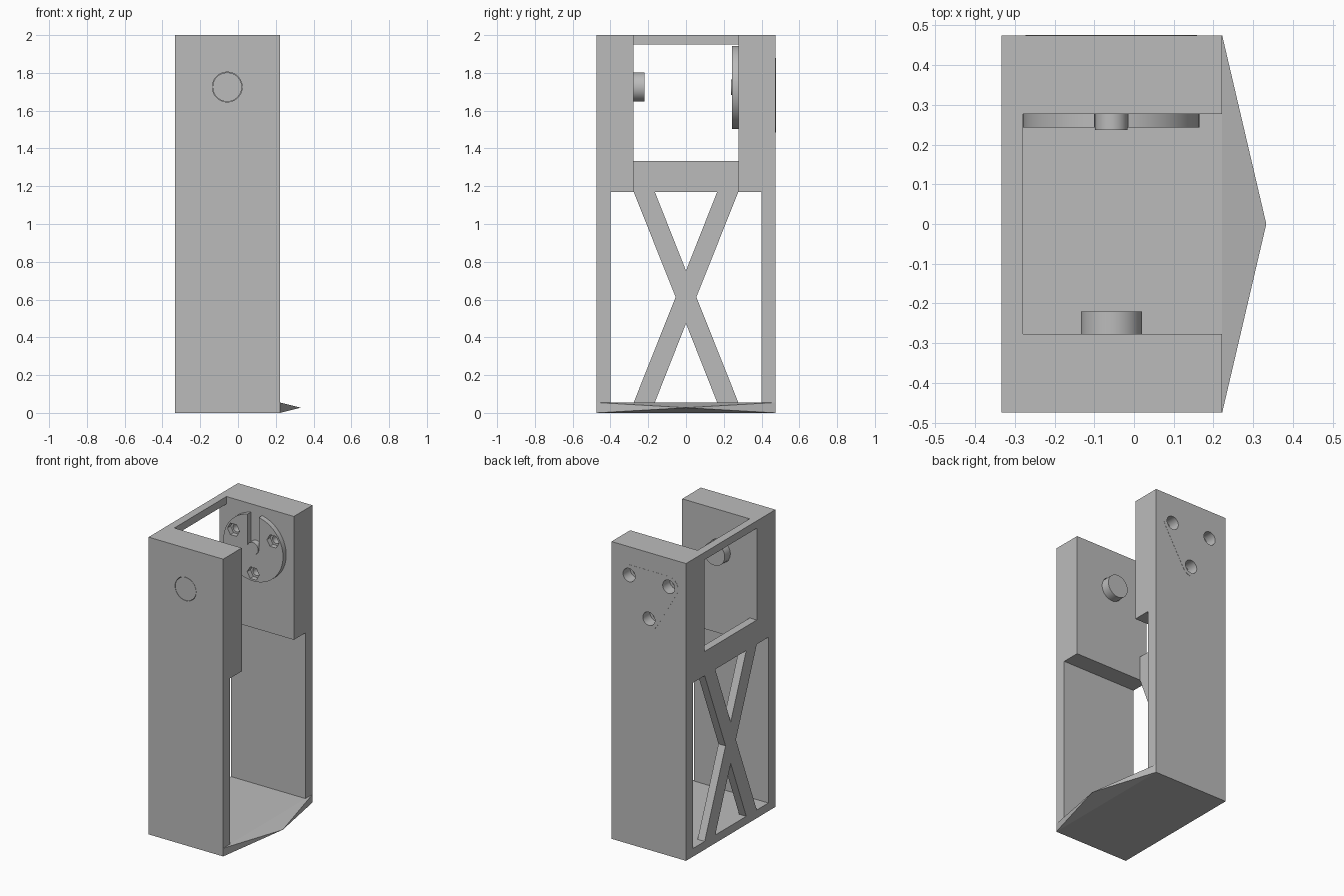
import bpy, bmesh, math
from mathutils import Vector

cube = bpy.data.objects.get("Cube")
if cube:
    bpy.data.objects.remove(cube, do_unlink=True)

grey = bpy.data.materials.new("plain grey")
grey.use_nodes = True
colour = (0.5, 0.5, 0.5, 1)
grey.diffuse_color = colour
grey.node_tree.nodes["Principled BSDF"].inputs["Base Color"].default_value = colour


def add_object(name, bm):
    bmesh.ops.recalc_face_normals(bm, faces=bm.faces)
    mesh = bpy.data.meshes.new(name)
    bm.to_mesh(mesh)
    bm.free()
    mesh.materials.append(grey)
    ob = bpy.data.objects.new(name, mesh)
    bpy.context.collection.objects.link(ob)
    return ob


def prism(name, points, axis, start, end):
    """Extrude a (side, z) outline along the x or y axis."""
    place = (lambda u, v, w: (w, u, v)) if axis == "x" else (lambda u, v, w: (u, w, v))
    bm = bmesh.new()
    face = bm.faces.new([bm.verts.new(place(u, v, start)) for u, v in points])
    grown = bmesh.ops.extrude_face_region(bm, geom=[face])["geom"]
    shift = Vector(place(0, 0, end - start))
    bmesh.ops.translate(bm, vec=shift, verts=[g for g in grown if isinstance(g, bmesh.types.BMVert)])
    return add_object(name, bm)


def rect(u0, u1, v0, v1):
    return [(u0, v0), (u1, v0), (u1, v1), (u0, v1)]


def arc(centre, radius, first=0, last=360, steps=48):
    count = steps if last - first == 360 else steps + 1
    angles = [math.radians(first + (last - first) * i / steps) for i in range(count)]
    return [(centre[0] + radius * math.cos(a), centre[1] + radius * math.sin(a)) for a in angles]


def cut(target, cutters):
    bpy.context.view_layer.objects.active = target
    for cutter in cutters:
        mod = target.modifiers.new("cut", "BOOLEAN")
        mod.operation = "DIFFERENCE"
        mod.solver = "EXACT"
        mod.object = cutter
        bpy.ops.object.modifier_apply(modifier=mod.name)
        bpy.data.objects.remove(cutter, do_unlink=True)


def smooth(ob):
    bpy.ops.object.select_all(action="DESELECT")
    ob.select_set(True)
    bpy.context.view_layer.objects.active = ob
    bpy.ops.object.shade_smooth_by_angle(angle=math.radians(30))


# Main sizes
BACK, INNER, MOUTH = -0.333, -0.28, 0.222
HALF, THIN, THICK = 0.475, 0.4, 0.277
FLOOR, STEP = 0.055, 1.17
AXLE = (-0.057, 1.725)
corners = (30, 150, 270)
screws = [arc(AXLE, 0.17, a, a + 1, 1)[0] for a in corners]

# Housing: hollow case, upper window and crossed braces
body = prism("housing", rect(-HALF, HALF, 0, 2), "x", BACK, MOUTH)
cut(body, [
    prism("lower_cavity", rect(-THIN, THIN, FLOOR, STEP), "x", INNER, 1),
    prism("upper_cavity", rect(-THICK, THICK, 1.1, 2.5), "x", INNER, 1),
    prism("window", rect(-THICK, THICK, 1.333, 1.95), "x", -1, 0),
    prism("top_gap", [(-0.165, STEP), (0.165, STEP), (0, 0.753)], "x", -1, -0.1),
    prism("bottom_gap", [(-0.165, FLOOR), (0.165, FLOOR), (0, 0.473)], "x", -1, -0.1),
])
for s in (-1, 1):
    outline = [(s * THIN, FLOOR), (s * 0.277, FLOOR), (s * 0.055, 0.613),
               (s * 0.277, STEP), (s * THIN, STEP)]
    cut(body, [prism("side_gap", outline, "x", -1, -0.1)])

# Pivot seat and screw holes with counterbores
cut(body, [prism("pivot_hole", arc(AXLE, 0.079), "y", -0.6, -0.2)])
for p in screws:
    cut(body, [prism("screw_hole", arc(p, 0.027, steps=24), "y", 0.2, 0.6),
               prism("counterbore", arc(p, 0.045, steps=24), "y", 0.4, 0.6)])
smooth(body)

# Pointed lip in front of the floor
bm = bmesh.new()
base = [bm.verts.new((MOUTH, y, z)) for y, z in rect(-HALF, HALF, 0, FLOOR)]
tip = bm.verts.new((0.333, 0, FLOOR / 2))
bm.faces.new(base)
for i in range(4):
    bm.faces.new((base[i], base[(i + 1) % 4], tip))
add_object("pointed_lip", bm)

# Pivot pin
smooth(prism("pivot_pin", arc(AXLE, 0.077), "y", -HALF, -0.22))

# Slotted disc with hexagonal nut pockets
disc = prism("slotted_disc", arc(AXLE, 0.222, steps=64), "y", 0.243, THICK)
slot = arc(AXLE, 0.042, 180, 360, 16) + [(AXLE[0] + 0.042, 2.1), (AXLE[0] - 0.042, 2.1)]
cut(disc, [prism("slot", slot, "y", 0.1, 0.4)])
cut(disc, [prism("nut_pocket", arc(p, 0.045, steps=6), "y", 0.1, 0.4) for p in screws])
smooth(disc)
smooth(prism("disc_hub", arc(AXLE, 0.041, steps=32), "y", 0.237, THICK))

# Flush rounded triangular cover
outline = []
for a, p in zip(corners, screws):
    outline += arc(p, 0.07, a - 60, a + 60, 6)
cover = prism("triangle_cover", outline, "y", 0.47, 0.476)
cut(cover, [prism("cover_hole", arc(p, 0.045, steps=24), "y", 0.4, 0.6) for p in screws])
smooth(cover)
